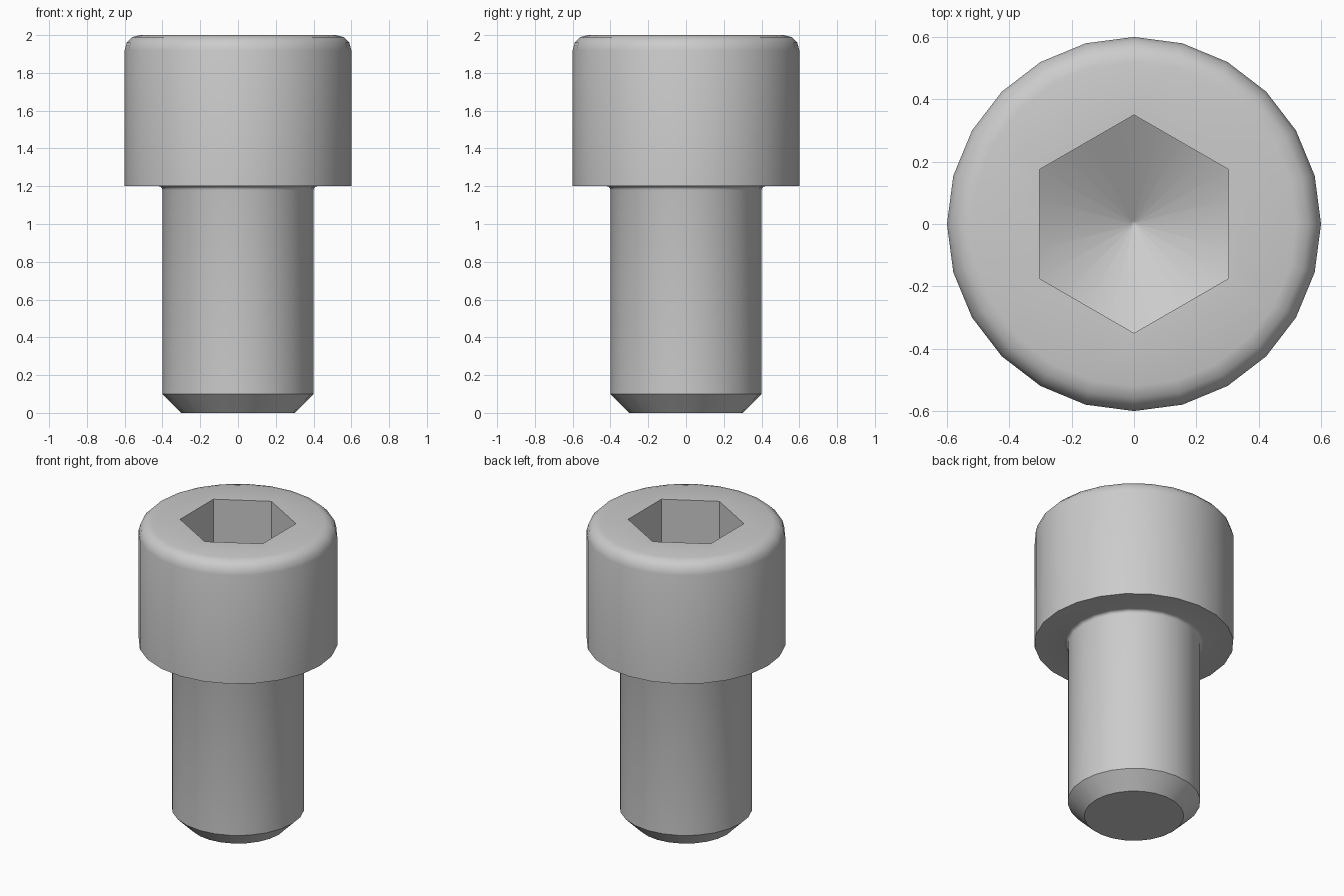
import bpy, bmesh
from math import sin, cos, tan, radians

cube = bpy.data.objects.get("Cube")
if cube:
    bpy.data.objects.remove(cube, do_unlink=True)

SIDES = 24
HEAD_R, SHANK_R, TIP_R = 0.6, 0.4, 0.3
TOP, HEAD_BASE, CHAMFER = 2.0, 1.2, 0.1
HEAD_FILLET, NECK_FILLET = 0.08, 0.02
SOCKET_APOTHEM, SOCKET_DEPTH = 0.303, 0.4
CONE_SLOPE = tan(radians(30))

steel = bpy.data.materials.new("steel grey")
steel.use_nodes = True
colour = (0.6, 0.6, 0.6, 1)
steel.diffuse_color = colour
steel.node_tree.nodes["Principled BSDF"].inputs["Base Color"].default_value = colour


def hex_radius(angle):
    """Distance from the axis to the hexagon, whose corners point along y."""
    return SOCKET_APOTHEM / cos(radians((angle + 30) % 60 - 30))


def arc(cx, cz, r, start, end, steps=3):
    angles = [radians(start + (end - start) * i / steps) for i in range(steps + 1)]
    return [(cx + r * cos(a), cz + r * sin(a)) for a in angles]


bm = bmesh.new()
angles = [360 * i / SIDES for i in range(SIDES)]


def ring(radius, height):
    """One loop of vertices; radius and height are functions of the angle."""
    return [bm.verts.new((radius(a) * cos(radians(a)),
                          radius(a) * sin(radians(a)), height(a))) for a in angles]


# Outside: chamfered tip, shank, neck fillet, head and rounded rim
profile = [(TIP_R, 0), (SHANK_R, CHAMFER)]
profile += arc(SHANK_R + NECK_FILLET, HEAD_BASE - NECK_FILLET, NECK_FILLET, 180, 90)
profile += [(HEAD_R, HEAD_BASE)]
profile += arc(HEAD_R - HEAD_FILLET, TOP - HEAD_FILLET, HEAD_FILLET, 0, 90)
rings = [ring(lambda a, r=r: r, lambda a, z=z: z) for r, z in profile]

# Hexagonal socket: opening, walls and drilled conical floor
corner = hex_radius(30)
floor = TOP - SOCKET_DEPTH
rings.append(ring(hex_radius, lambda a: TOP))
rings.append(ring(hex_radius, lambda a: floor - CONE_SLOPE * (corner - hex_radius(a))))
rings.append(ring(lambda a: 0.01, lambda a: floor - CONE_SLOPE * (corner - 0.01)))

for low, high in zip(rings, rings[1:]):
    for i in range(SIDES):
        j = (i + 1) % SIDES
        bm.faces.new((low[i], low[j], high[j], high[i]))

# Close the tip and the point of the cone
bm.faces.new(rings[0][::-1])
apex = bm.verts.new((0, 0, floor - CONE_SLOPE * corner))
for i in range(SIDES):
    bm.faces.new((rings[-1][i], rings[-1][(i + 1) % SIDES], apex))
bmesh.ops.recalc_face_normals(bm, faces=bm.faces)

mesh = bpy.data.meshes.new("socket_head_screw")
bm.to_mesh(mesh)
bm.free()
mesh.materials.append(steel)
screw = bpy.data.objects.new("socket_head_screw", mesh)
bpy.context.collection.objects.link(screw)

bpy.ops.object.select_all(action='DESELECT')
screw.select_set(True)
bpy.context.view_layer.objects.active = screw
bpy.ops.object.shade_smooth_by_angle(angle=radians(35))
